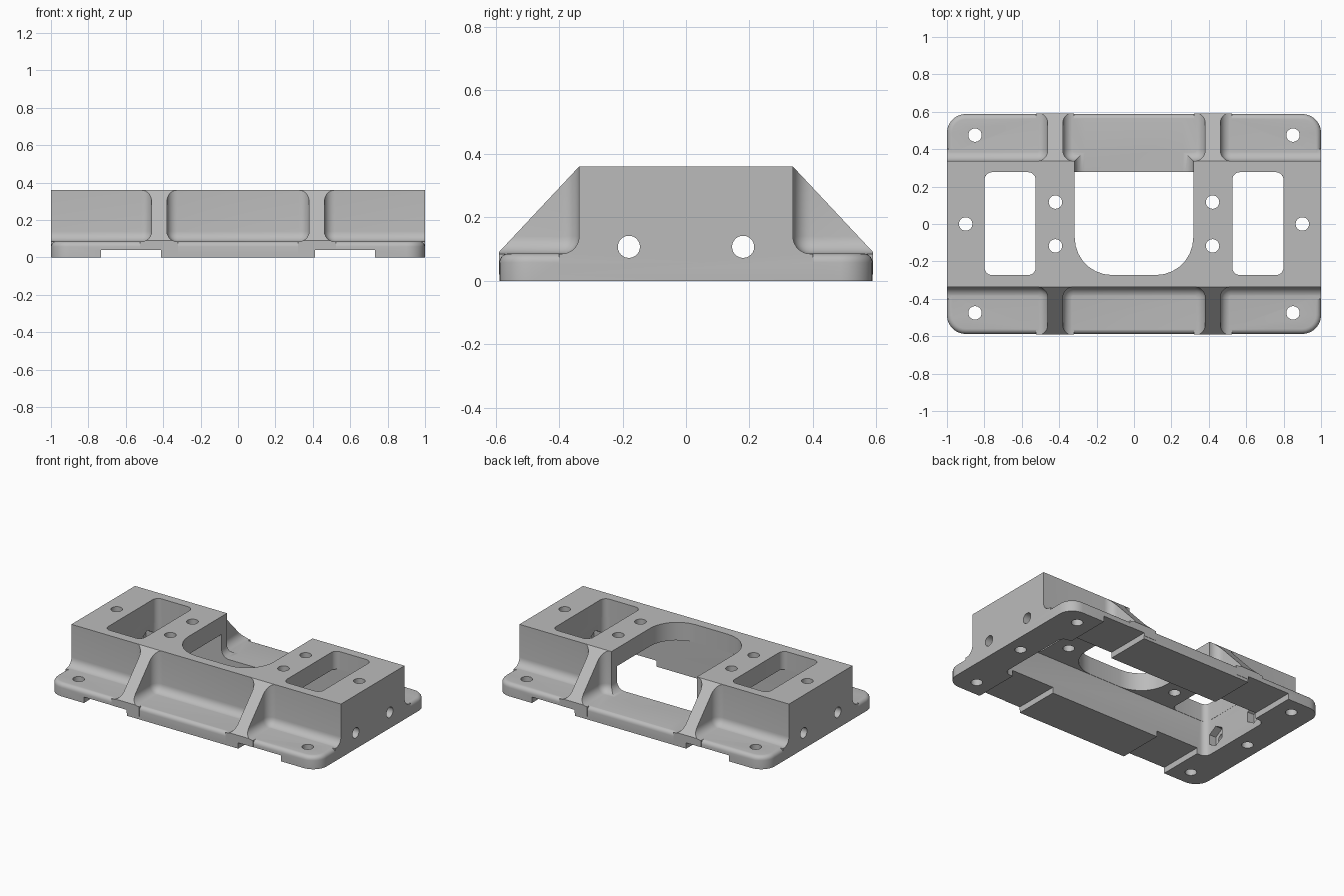
import bpy, bmesh, math
from mathutils import Matrix

cube = bpy.data.objects.get("Cube")
if cube:
    bpy.data.objects.remove(cube, do_unlink=True)

gray = bpy.data.materials.new("plain_gray")
gray.use_nodes = True
gray.diffuse_color = (0.5, 0.5, 0.5, 1)
gray.node_tree.nodes["Principled BSDF"].inputs["Base Color"].default_value = (0.5, 0.5, 0.5, 1)

HX, HY = 1.0, 0.588          # plate half length and half depth
WALL, TOP = 0.337, 0.36      # housing half depth and height
FLOOR = 0.086                # flange thickness
FILLET = 0.055


def make(name, bm):
    bmesh.ops.recalc_face_normals(bm, faces=bm.faces)
    mesh = bpy.data.meshes.new(name)
    bm.to_mesh(mesh)
    bm.free()
    mesh.materials.append(gray)
    obj = bpy.data.objects.new(name, mesh)
    bpy.context.scene.collection.objects.link(obj)
    return obj


def bevel(bm, test, radius, seg=7):
    edges = [e for e in bm.edges if test(*[v.co for v in e.verts])]
    bmesh.ops.bevel(bm, geom=edges, offset=radius, segments=seg, profile=0.5,
                    affect='EDGES', clamp_overlap=True)


def upright(a, b):
    return abs(a.z - b.z) > 1e-4 and (a.xy - b.xy).length < 1e-4


def box(name, x, y, z, corner=0, all_round=0, top_round=0):
    bm = bmesh.new()
    bmesh.ops.create_cube(bm, size=1)
    for v in bm.verts:
        v.co = [r[0] if c < 0 else r[1] for c, r in zip(v.co, (x, y, z))]
    if all_round:
        bevel(bm, lambda a, b: True, all_round)
    if corner:
        bevel(bm, upright, corner)
    if top_round:
        bevel(bm, lambda a, b: min(a.z, b.z) > max(z) - 1e-4, top_round, 5)
    return make(name, bm)


def rod(name, pos, radius, length, along_x=False, sides=24):
    bm = bmesh.new()
    bmesh.ops.create_cone(bm, cap_ends=True, segments=sides, radius1=radius,
                          radius2=radius, depth=length)
    m = Matrix.Translation(pos)
    if along_x:
        m = m @ Matrix.Rotation(math.pi / 2, 4, 'Y') @ Matrix.Rotation(math.pi / 2, 4, 'Z')
    bmesh.ops.transform(bm, matrix=m, verts=bm.verts)
    return make(name, bm)


def combine(target, other, operation='DIFFERENCE'):
    mod = target.modifiers.new("combine", 'BOOLEAN')
    mod.operation = operation
    mod.solver = 'EXACT'
    mod.object = other
    bpy.context.view_layer.objects.active = target
    bpy.ops.object.modifier_apply(modifier=mod.name)
    bpy.data.objects.remove(other, do_unlink=True)


def span(s, a, b):
    return sorted((s * a, s * b))


# Housing with sloped flanks, extruded along its length
bm = bmesh.new()
section = [(-0.59, 0.02), (0.59, 0.02), (0.59, 0.09), (WALL, TOP), (-WALL, TOP), (-0.59, 0.09)]
face = bm.faces.new([bm.verts.new((-HX, y, z)) for y, z in section])
ext = bmesh.ops.extrude_face_region(bm, geom=[face])
for g in ext["geom"]:
    if isinstance(g, bmesh.types.BMVert):
        g.co.x = HX
housing = make("servo_mount_housing", bm)
housing.name = "mounting_bracket"

# Filleted bays that leave the ribs standing, trimmed clear of the rounded flange rim
for sy in (-1, 1):
    bay_y = span(sy, WALL, 1.0)
    combine(housing, box("bay", (-0.38, 0.38), bay_y, (FLOOR - 0.001, 0.8), all_round=FILLET))
    combine(housing, box("trim", (-0.32, 0.32), span(sy, 0.5, 1), (-0.1, 0.5)))
    for sx in (-1, 1):
        combine(housing, box("bay", span(sx, 0.462, 1.4), bay_y,
                             (FLOOR - 0.001, 0.8), all_round=FILLET))
        combine(housing, box("trim", span(sx, 0.525, 1.4), span(sy, 0.45, 1), (-0.1, 0.5)))
        combine(housing, box("trim", span(sx, 0.89, 1.4), span(sy, 0.4, 1), (-0.1, 0.5)))

# Base flange with rounded corners and rim
combine(housing, box("flange", (-HX, HX), (-HY, HY), (0, FLOOR), corner=0.1, top_round=0.028), 'UNION')

# Hollow underside, round-cornered middle opening and gap in the back wall
combine(housing, box("cavity", (-0.8, 0.8), (-0.275, 0.278), (-0.2, 0.24), corner=0.045))
combine(housing, box("middle_opening", (-0.317, 0.317), (-0.273, 0.8), (0.2, 0.6), corner=0.2))
combine(housing, box("back_gap", (-0.317, 0.317), (0.0, 1.0), (FLOOR, 0.7), all_round=FILLET))

for sx in (-1, 1):
    # Side windows and shallow channels under the base
    combine(housing, box("window", span(sx, 0.526, 0.799), (-0.273, 0.277), (0.2, 0.6), corner=0.04))
    combine(housing, box("channel", span(sx, 0.413, 0.732), (-1, 1), (-0.1, 0.04)))
    # Vertical screw holes
    for x, y in ((0.85, 0.475), (0.85, -0.475), (0.9, 0), (0.42, 0.117), (0.42, -0.117)):
        combine(housing, rod("screw_hole", (sx * x, y, 0.2), 0.036, 1))
    # Horizontal screw holes with nut pockets inside the end walls
    for y in (-0.18, 0.18):
        combine(housing, rod("end_hole", (sx * 0.9, y, 0.107), 0.035, 0.4, True))
        combine(housing, rod("nut_pocket", (sx * 0.8, y, 0.107), 0.068, 0.1, True, 6))

# Smooth fillets, sharp corners
for o in bpy.context.selected_objects:
    o.select_set(False)
housing.select_set(True)
bpy.context.view_layer.objects.active = housing
bpy.ops.object.shade_smooth_by_angle(angle=math.radians(30))
